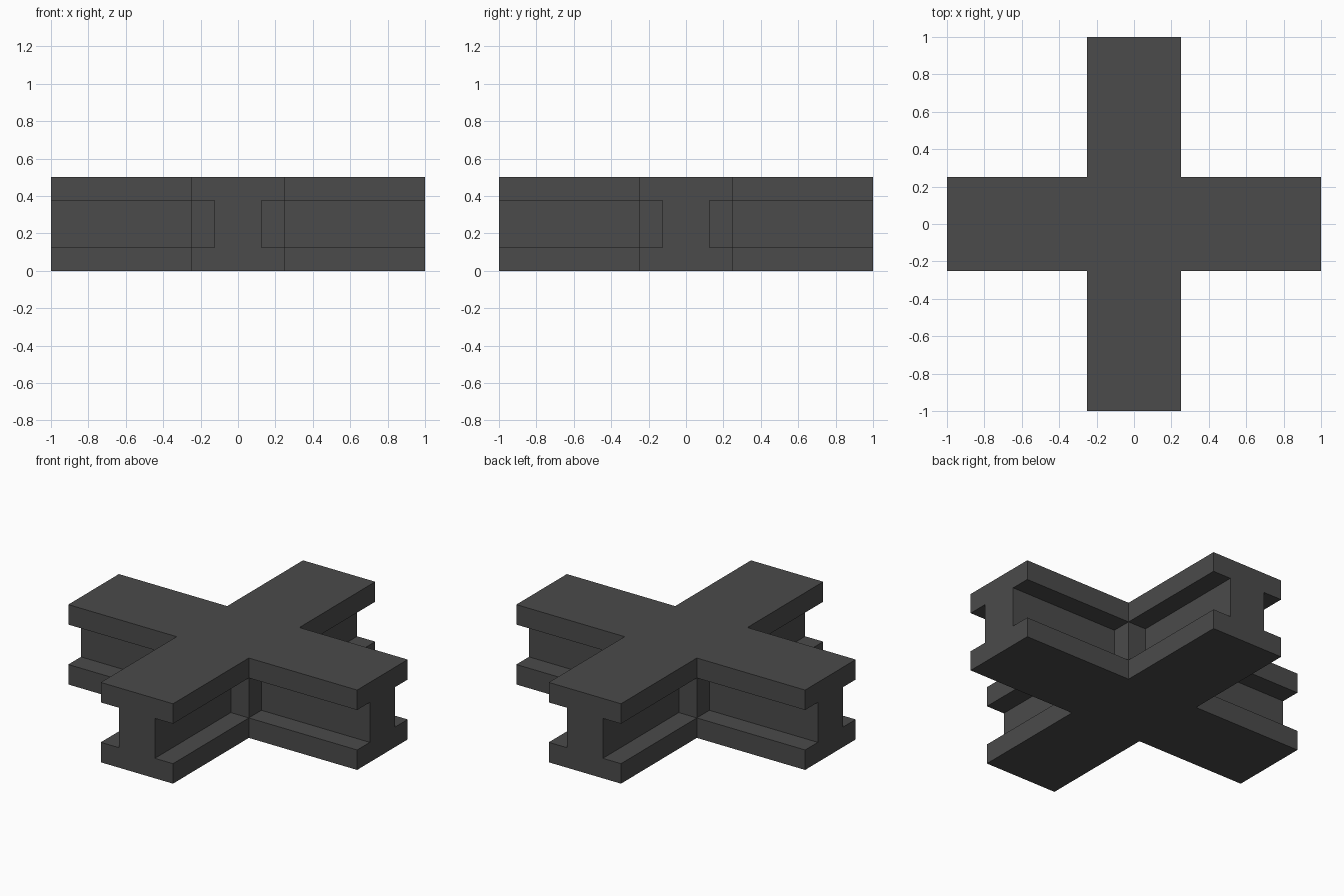
import bpy, bmesh
from mathutils import Matrix, Vector
from math import pi

if "Cube" in bpy.data.objects:
    bpy.data.objects.remove(bpy.data.objects["Cube"])

L, H, W = 1.0, 0.25, 0.125   # arm reach, half flange width, half web width
Z1, Z2, Z3 = 0.125, 0.375, 0.5

# I-beam profile (across, up)
half = [(H, 0), (H, Z1), (W, Z1), (W, Z2), (H, Z2), (H, Z3)]
profile = half + [(-x, z) for x, z in reversed(half)]

bm = bmesh.new()

def face(points, rot=Matrix.Identity(3)):
    return bm.faces.new([bm.verts.new(rot @ Vector(p)) for p in points])

for k in range(4):
    rot = Matrix.Rotation(k * pi / 2, 3, 'Z')
    # arm sides and flush end
    for i, (x, z) in enumerate(profile):
        x2, z2 = profile[(i + 1) % len(profile)]
        face([(x, -H, z), (x, -L, z), (x2, -L, z2), (x2, -H, z2)], rot)
    face([(x, -L, z) for x, z in profile], rot)
    # solid core walls closing the grooves
    for s in (-1, 1):
        face([(s * W, -H, Z1), (s * H, -H, Z1), (s * H, -H, Z2), (s * W, -H, Z2)], rot)

# core top and bottom
for z in (0, Z3):
    face([(-H, -H, z), (H, -H, z), (H, H, z), (-H, H, z)])

bmesh.ops.remove_doubles(bm, verts=bm.verts[:], dist=1e-4)
bmesh.ops.recalc_face_normals(bm, faces=bm.faces[:])

mesh = bpy.data.meshes.new("cross_beam")
bm.to_mesh(mesh)
bm.free()
mat = bpy.data.materials.new("dark grey")
mat.diffuse_color = (0.07, 0.07, 0.07, 1)
mat.use_nodes = True
mat.node_tree.nodes["Principled BSDF"].inputs["Base Color"].default_value = mat.diffuse_color
mesh.materials.append(mat)
bpy.context.collection.objects.link(bpy.data.objects.new("cross_beam", mesh))
